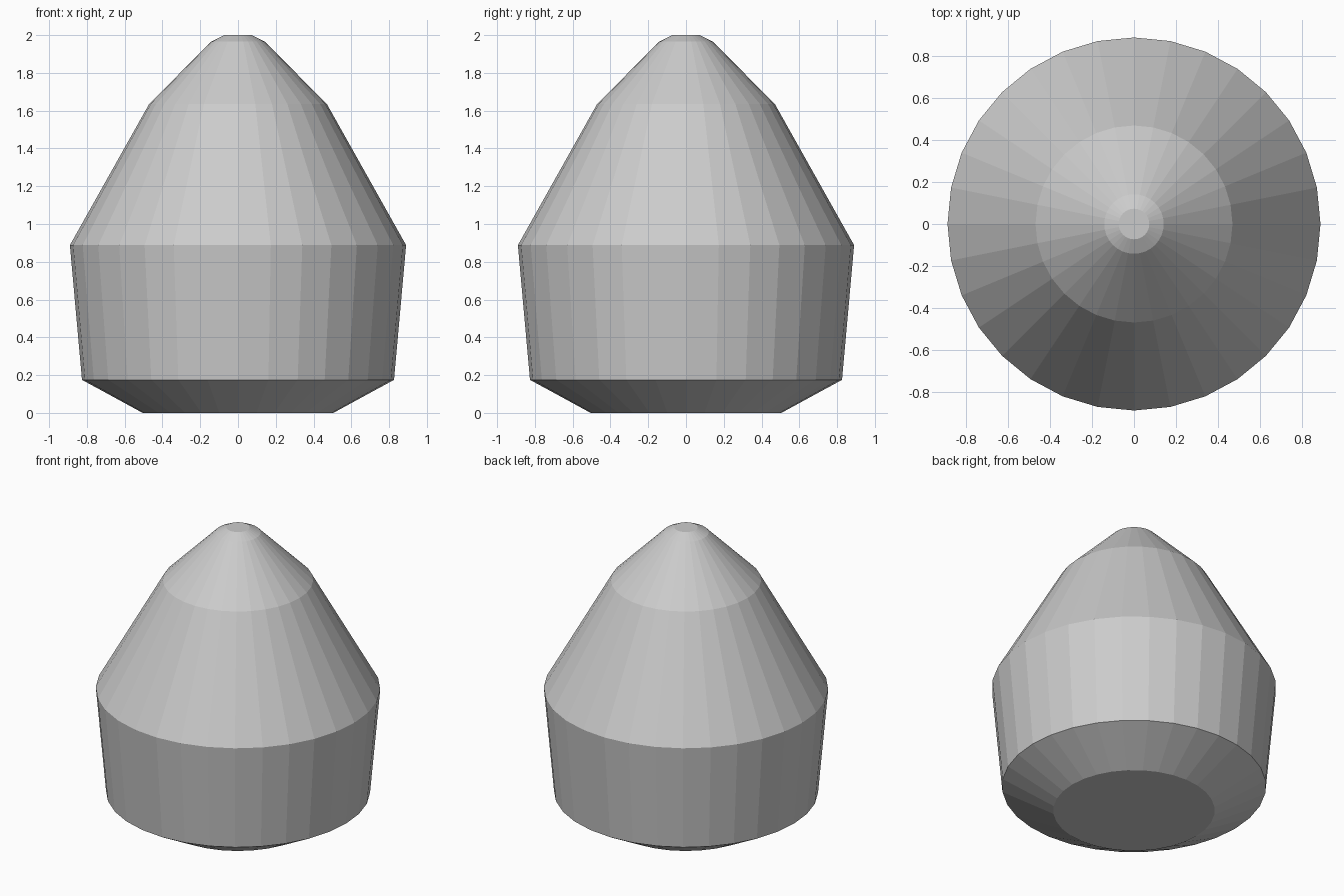
import bpy, bmesh
from math import cos, sin, tau

if "Cube" in bpy.data.objects:
    bpy.data.objects.remove(bpy.data.objects["Cube"])

SIDES = 32
# Profile of the pointed body: (radius, height), bottom to top
PROFILE = [(0.505, 0.0), (0.826, 0.175), (0.89, 0.888),
           (0.47, 1.636), (0.142, 1.965), (0.073, 2.0)]


def lathe(name, profile, sides):
    """Flat-faced solid of revolution with capped ends."""
    bm = bmesh.new()
    rings = [[bm.verts.new((r * cos(tau * i / sides), r * sin(tau * i / sides), z))
              for i in range(sides)] for r, z in profile]
    for low, high in zip(rings, rings[1:]):
        for i in range(sides):
            j = (i + 1) % sides
            bm.faces.new((low[i], low[j], high[j], high[i]))
    bm.faces.new(rings[0][::-1])
    bm.faces.new(rings[-1])
    mesh = bpy.data.meshes.new(name)
    bm.to_mesh(mesh)
    bm.free()
    obj = bpy.data.objects.new(name, mesh)
    bpy.context.collection.objects.link(obj)
    return obj


# Tapered body with bevelled foot and blunt tip
lathe("tapered_body", PROFILE, SIDES)
